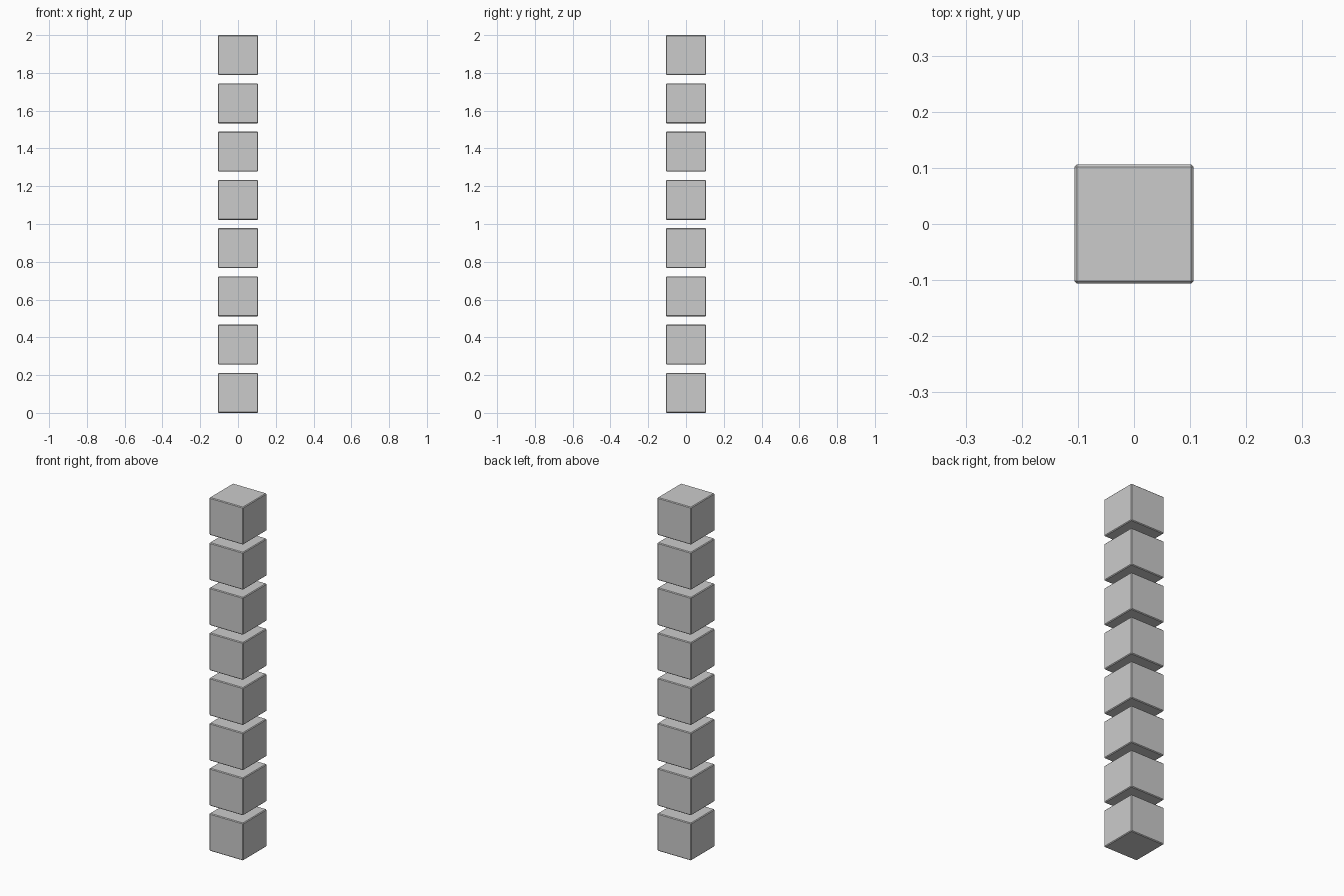
import bpy

if "Cube" in bpy.data.objects:
    bpy.data.objects.remove(bpy.data.objects["Cube"])

COUNT = 8
SIZE = 0.212
PITCH = (2.0 - SIZE) / (COUNT - 1)

# Column of evenly spaced cubes with a tiny edge chamfer
for i in range(COUNT):
    bpy.ops.mesh.primitive_cube_add(size=SIZE, location=(0, 0, SIZE / 2 + i * PITCH))
    cube = bpy.context.object
    cube.name = f"stacked_cube_{i + 1}"
    bevel = cube.modifiers.new("edge_chamfer", 'BEVEL')
    bevel.width = 0.004
    bevel.segments = 1
